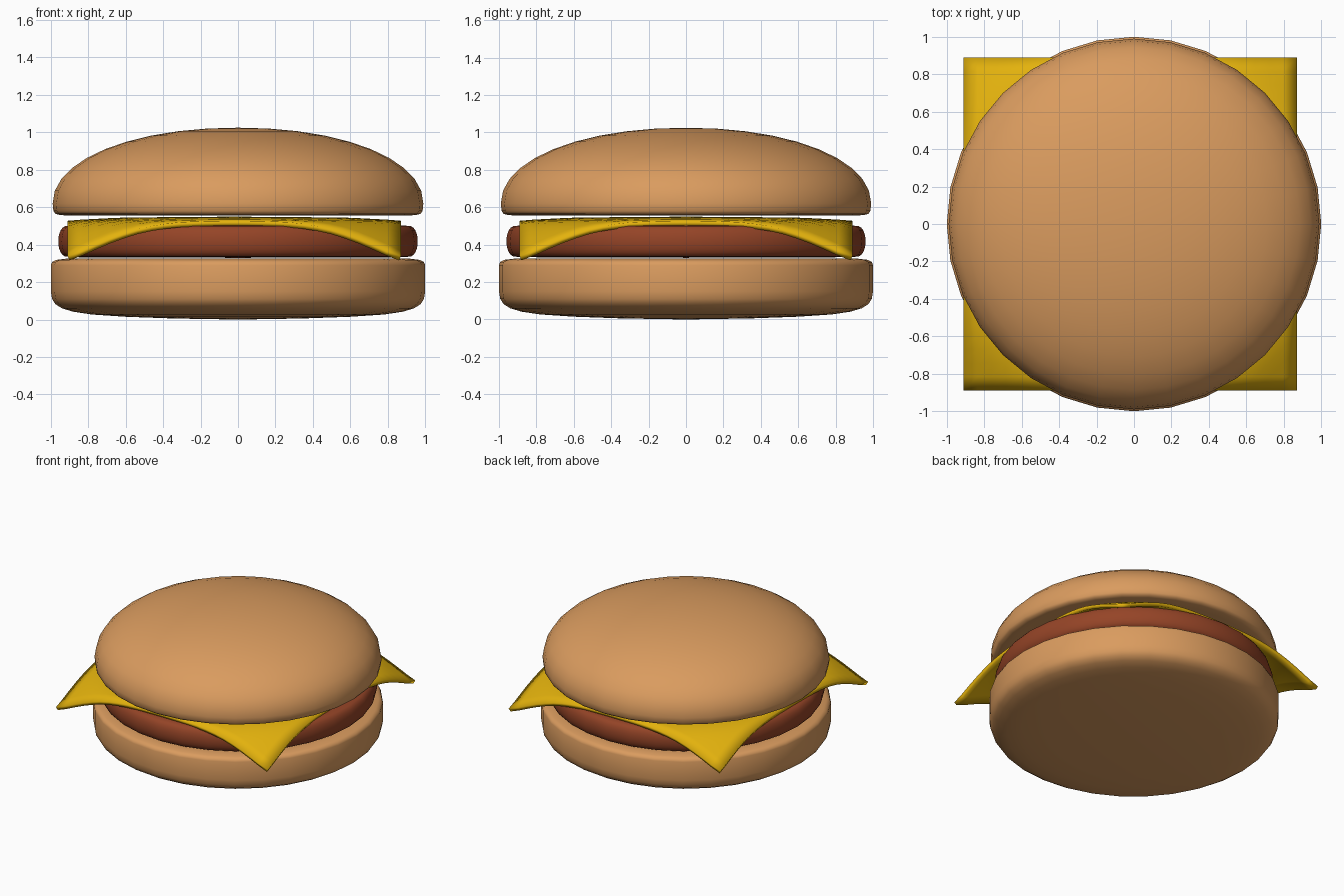
import bpy, bmesh, math

if "Cube" in bpy.data.objects:
    bpy.data.objects.remove(bpy.data.objects["Cube"])


def material(name, color):
    m = bpy.data.materials.new(name)
    m.diffuse_color = (*color, 1)
    m.use_nodes = True
    m.node_tree.nodes["Principled BSDF"].inputs["Base Color"].default_value = m.diffuse_color
    return m


def finish(bm, name, mat, angle=40):
    bmesh.ops.recalc_face_normals(bm, faces=bm.faces)
    me = bpy.data.meshes.new(name)
    bm.to_mesh(me)
    bm.free()
    ob = bpy.data.objects.new(name, me)
    bpy.context.collection.objects.link(ob)
    me.materials.append(mat)
    bpy.ops.object.select_all(action='DESELECT')
    ob.select_set(True)
    bpy.context.view_layer.objects.active = ob
    bpy.ops.object.shade_smooth_by_angle(angle=math.radians(angle))
    return ob


def lathe(name, profile, mat, sides=32):
    """Revolve an (r, z) profile that starts and ends on the z axis."""
    bm = bmesh.new()
    rings = []
    for r, z in profile:
        n = 1 if r == 0 else sides
        rings.append([bm.verts.new((r * math.cos(2 * math.pi * i / sides),
                                    r * math.sin(2 * math.pi * i / sides), z))
                      for i in range(n)])
    for a, b in zip(rings, rings[1:]):
        for i in range(sides):
            j = (i + 1) % sides
            quad = [a[i % len(a)], a[j % len(a)], b[j % len(b)], b[i % len(b)]]
            bm.faces.new(list(dict.fromkeys(quad)))
    return finish(bm, name, mat, 60)


bun = material("bun", (0.70, 0.33, 0.114))
meat = material("meat", (0.30, 0.058, 0.02))
yellow = material("cheese", (0.77, 0.445, 0.004))

# Bottom bun: softly domed underside, straight wall, rounded upper rim
lathe("bottom_bun", [(0, 0), (0.35, 0.006), (0.6, 0.015), (0.78, 0.027), (0.88, 0.042),
                     (0.94, 0.06), (0.975, 0.082), (0.993, 0.11), (1.0, 0.15), (1.0, 0.29),
                     (0.993, 0.308), (0.97, 0.319), (0.92, 0.325), (0, 0.327)], bun)

# Patty: flat disc with a rounded rim
rim = [(0.90 + 0.06 * math.cos(t) ** 0.7, 0.418 + 0.084 * math.sin(t))
       for t in (math.radians(a) for a in range(-75, 76, 15))]
lathe("patty", [(0, 0.33), (0.88, 0.333)] + rim + [(0.88, 0.503), (0, 0.505)], meat)

# Top bun: flat underside, tight lower rim, elliptical dome
dome = [(0.99 * math.cos(t) ** 0.96, 0.62 + 0.405 * math.sin(t) ** 0.96)
        for t in (math.radians(a) for a in range(0, 90, 9))]
lathe("top_bun", [(0, 0.558), (0.9, 0.556), (0.95, 0.558), (0.975, 0.565), (0.986, 0.58)]
      + dome + [(0, 1.025)], bun)

# Cheese slice: thin square sheet drooping with distance from the centre
droop = [(0, 0), (0.6, 0.005), (0.89, 0.02), (0.98, 0.04), (1.07, 0.09), (1.27, 0.225)]


def drop(r):
    for (r0, d0), (r1, d1) in zip(droop, droop[1:]):
        if r <= r1:
            return d0 + (d1 - d0) * (r - r0) / (r1 - r0)
    return droop[-1][1]


bm = bmesh.new()
bmesh.ops.create_grid(bm, x_segments=24, y_segments=24, size=0.89)
for v in bm.verts:
    r = math.hypot(v.co.x, v.co.y)
    v.co.z = 0.55 - sum(drop(r + k * 0.04) for k in (-1, 0, 1)) / 3
    v.co.x -= 0.02
cheese = finish(bm, "cheese_slice", yellow)
for v in cheese.data.vertices:
    v.co.z -= 0
solid = cheese.modifiers.new("thickness", 'SOLIDIFY')
solid.thickness = 0.027
solid.offset = -1 if cheese.data.polygons[0].normal.z > 0 else 1
